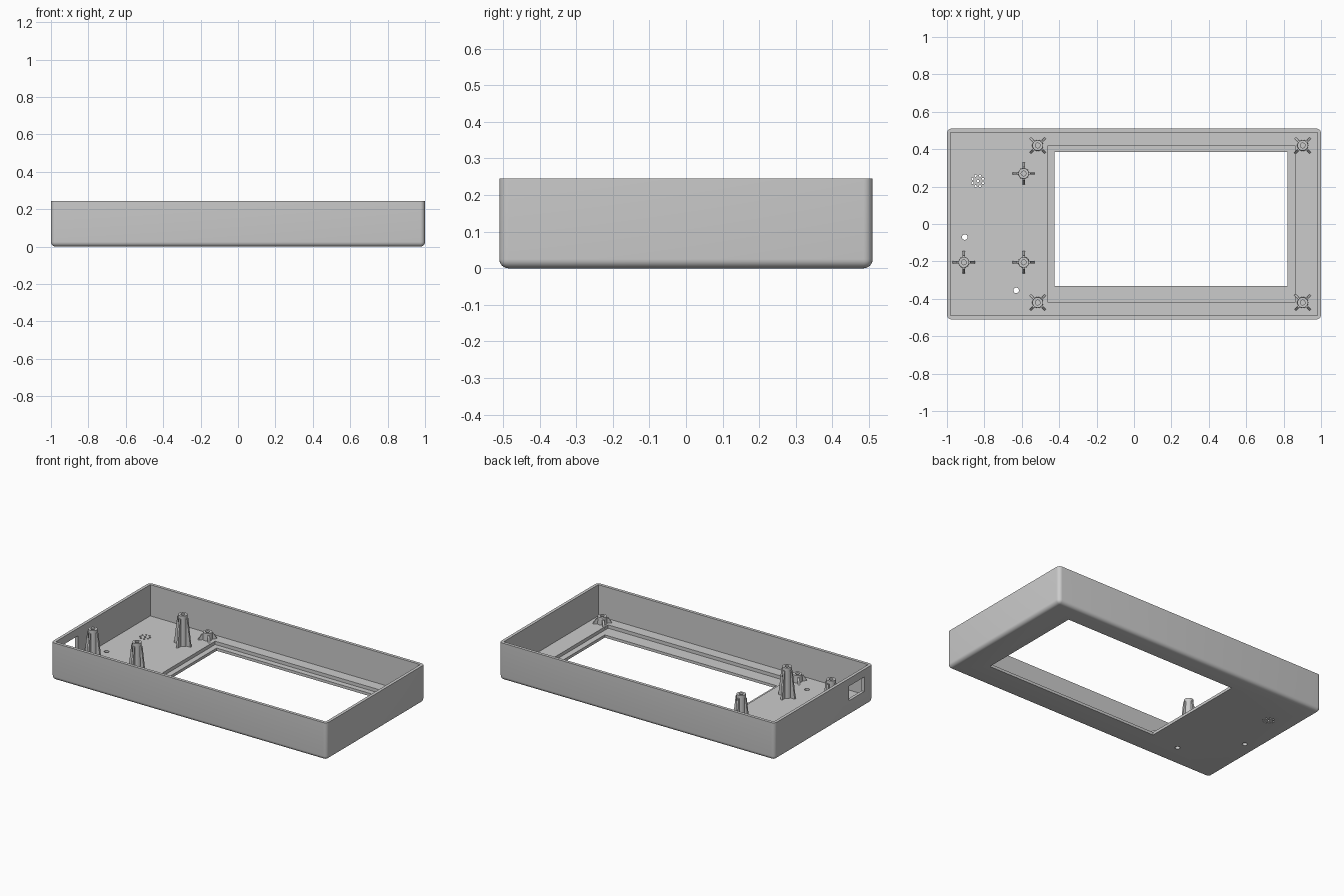
import bpy, bmesh, math
from mathutils import Matrix, Vector

if "Cube" in bpy.data.objects:
    bpy.data.objects.remove(bpy.data.objects["Cube"])

FLOOR, HEIGHT, WALL = 0.04, 0.245, 0.02

grey = bpy.data.materials.new("plain grey")
grey.use_nodes = True
colour = (0.6, 0.6, 0.6, 1)
grey.diffuse_color = colour
grey.node_tree.nodes["Principled BSDF"].inputs["Base Color"].default_value = colour


def add_object(name, bm):
    bmesh.ops.recalc_face_normals(bm, faces=bm.faces)
    mesh = bpy.data.meshes.new(name)
    bm.to_mesh(mesh)
    bm.free()
    mesh.materials.append(grey)
    obj = bpy.data.objects.new(name, mesh)
    bpy.context.collection.objects.link(obj)
    return obj


def box(bm, x0, x1, y0, y1, z0, z1):
    size = Matrix.Diagonal((x1 - x0, y1 - y0, z1 - z0, 1))
    middle = Matrix.Translation(((x0 + x1) / 2, (y0 + y1) / 2, (z0 + z1) / 2))
    return bmesh.ops.create_cube(bm, size=1, matrix=middle @ size)["verts"]


def activate(obj):
    bpy.ops.object.select_all(action="DESELECT")
    obj.select_set(True)
    bpy.context.view_layer.objects.active = obj


def smooth(obj):
    activate(obj)
    bpy.ops.object.shade_smooth_by_angle(angle=math.radians(35))


def cut(target, bm):
    cutter = add_object("cutter", bm)
    cutter.hide_render = True
    mod = target.modifiers.new("cut", "BOOLEAN")
    mod.operation, mod.solver, mod.object = "DIFFERENCE", "EXACT", cutter
    activate(target)
    bpy.ops.object.modifier_apply(modifier=mod.name)
    bpy.data.objects.remove(cutter)


# Tray with rounded corners and bottom edge
bm = bmesh.new()
box(bm, -1, 1, -0.51, 0.51, 0, HEIGHT)
rounded = [e for e in bm.edges if min(v.co.z for v in e.verts) < 0.01]
bmesh.ops.bevel(bm, geom=rounded, offset=0.025, segments=6, profile=0.5, affect="EDGES")
tray = add_object("tray", bm)

# Cavity, display ledge, display window and side port
openings = (
    (-1 + WALL, 1 - WALL, -0.51 + WALL, 0.51 - WALL, FLOOR, 0.4),
    (-0.46, 0.86, -0.42, 0.42, 0.018, 0.1),
    (-0.424, 0.822, -0.332, 0.384, -0.1, 0.1),
    (-1.1, -0.95, -0.42, -0.26, 0.1, 0.195),
)
for limits in openings:
    bm = bmesh.new()
    box(bm, *limits)
    cut(tray, bm)

# Button holes and a small round grille
holes = [(-0.905, -0.07, 0.015), (-0.63, -0.355, 0.015), (-0.835, 0.23, 0.007)]
for i in range(8):
    a = i * math.tau / 8 + math.tau / 16
    holes.append((-0.835 + 0.03 * math.cos(a), 0.23 + 0.03 * math.sin(a), 0.006))
bm = bmesh.new()
for x, y, r in holes:
    bmesh.ops.create_cone(bm, cap_ends=True, segments=16, radius1=r, radius2=r,
                          depth=0.2, matrix=Matrix.Translation((x, y, 0.02)))
cut(tray, bm)
smooth(tray)


def standoff(name, x, y, top, rib_top, turn):
    # Hollow tube, turned from a closed wall profile
    bm = bmesh.new()
    profile = [(0.03, FLOOR - 0.005), (0.028, top), (0.013, top), (0.013, FLOOR + 0.004)]
    ring = [bm.verts.new((r, 0, z)) for r, z in profile]
    ring.append(bm.verts.new((0, 0, FLOOR + 0.004)))
    edges = [bm.edges.new(pair) for pair in zip(ring, ring[1:])]
    bmesh.ops.spin(bm, geom=ring + edges, axis=(0, 0, 1), cent=(0, 0, 0),
                   angle=math.tau, steps=24)
    bmesh.ops.remove_doubles(bm, verts=bm.verts, dist=0.0005)
    # Four tapered ribs
    for i in range(4):
        verts = box(bm, 0.02, 0.06, -0.006, 0.006, FLOOR - 0.005, rib_top)
        for v in verts:
            if v.co.z > FLOOR and v.co.x > 0.03:
                v.co.x = 0.036
        bmesh.ops.rotate(bm, verts=verts, cent=Vector(),
                         matrix=Matrix.Rotation(turn + i * math.pi / 2, 3, "Z"))
    obj = add_object(name, bm)
    obj.location = (x, y, 0)
    smooth(obj)


# Tall posts for the circuit board
for i, (x, y) in enumerate([(-0.59, 0.27), (-0.59, -0.205), (-0.91, -0.205)]):
    standoff(f"tall_post_{i + 1}", x, y, 0.24, 0.22, 0)

# Short posts at the corners of the display
for side, x in (("right", -0.515), ("left", 0.902)):
    for end, y in (("front", -0.42), ("back", 0.42)):
        standoff(f"short_post_{end}_{side}", x, y, 0.088, 0.075, math.pi / 4)
